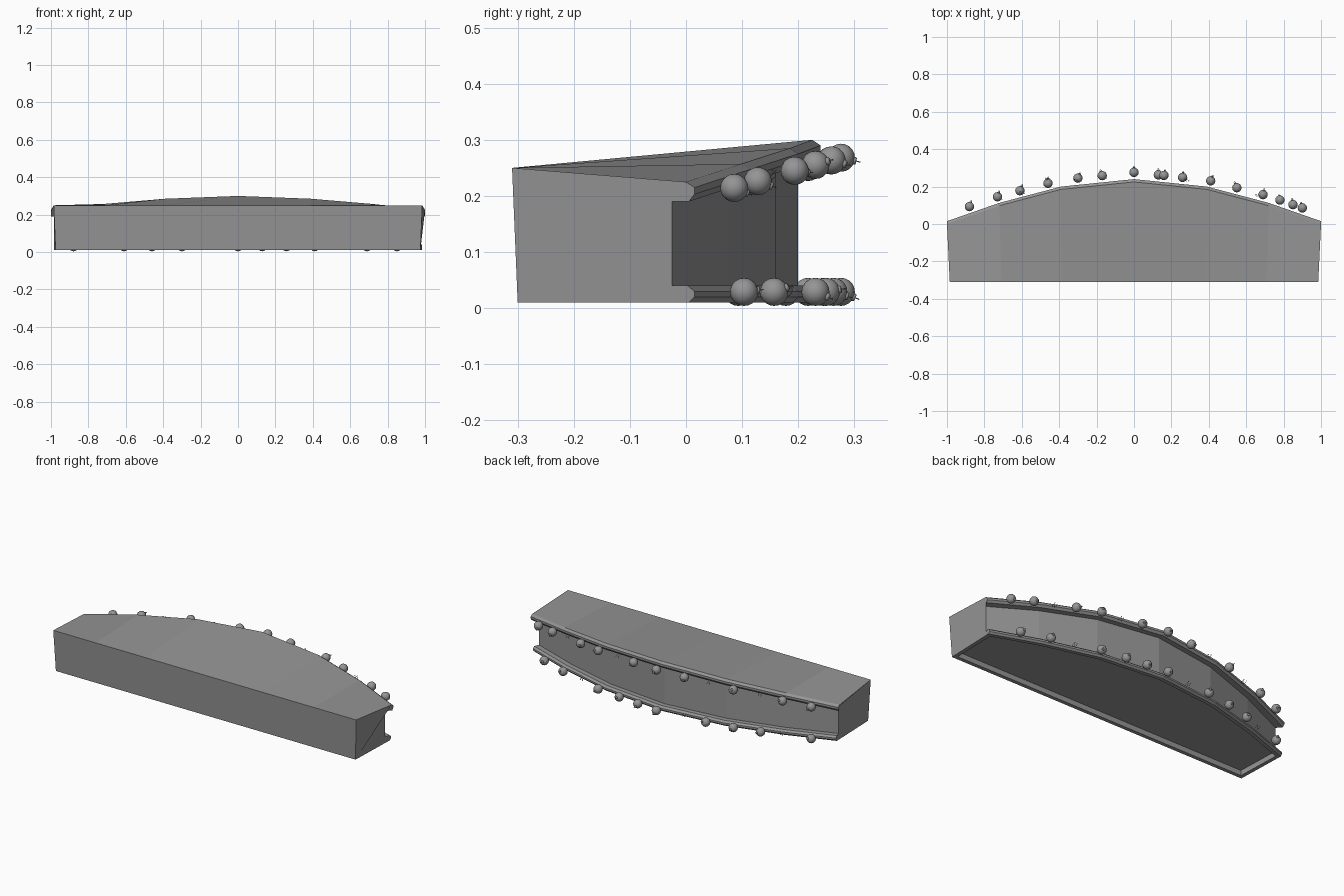
import bpy, bmesh, math, random
from mathutils import Vector

random.seed(4)
if "Cube" in bpy.data.objects:
    bpy.data.objects.remove(bpy.data.objects["Cube"], do_unlink=True)

grey = bpy.data.materials.new("stone grey")
grey.use_nodes = True
COLOUR = (0.3, 0.3, 0.3, 1)
grey.diffuse_color = COLOUR
grey.node_tree.nodes["Principled BSDF"].inputs["Base Color"].default_value = COLOUR


def add_mesh(name, bm):
    mesh = bpy.data.meshes.new(name)
    bm.to_mesh(mesh)
    bm.free()
    mesh.materials.append(grey)
    obj = bpy.data.objects.new(name, mesh)
    bpy.context.collection.objects.link(obj)
    return obj


# Bowed rear edge: x, y and height of the top at each station
HALF = [(0, 0.24, 0.30), (0.39, 0.2, 0.285), (0.72, 0.113, 0.257), (1, 0.015, 0.225)]
ARC = [(-x, y, z) for x, y, z in HALF[:0:-1]] + HALF


def arc_y(x):
    for a, b in zip(ARC, ARC[1:]):
        if a[0] <= x <= b[0]:
            return a[1] + (b[1] - a[1]) * (x - a[0]) / (b[0] - a[0])


def section(x, y, z):
    """Cross-section: sloping front, upper moulding, recessed wall, lower moulding."""
    pts = [(0.975, -0.30, 0.01), (0.985, -0.31, 0.25)]
    for dy, dz in [(-0.015, 0), (0, -0.01), (0, -0.022), (-0.01, -0.035)]:
        pts.append((1, y + dy, z + dz))
    pts += [(0.975, y - 0.04, z - 0.035), (0.975, y - 0.04, 0.04)]
    for dy, h in [(-0.012, 0.04), (0, 0.03), (0, 0.02), (-0.01, 0.01)]:
        pts.append((0.985, y + dy, h))
    return [Vector((x * k, py, pz)) for k, py, pz in pts]


# Canopy body swept through the stations, with a sunken underside
bm = bmesh.new()
rings = [[bm.verts.new(p) for p in section(*s)] for s in ARC]
count = len(rings[0])
under = []
for a, b in zip(rings, rings[1:]):
    for i in range(count):
        j = (i + 1) % count
        face = bm.faces.new((a[i], a[j], b[j], b[i]))
        if j == 0:
            under.append(face)
bm.faces.new(rings[0])
bm.faces.new(rings[-1][::-1])
bmesh.ops.recalc_face_normals(bm, faces=bm.faces)
bmesh.ops.inset_region(bm, faces=under, thickness=0.022, use_even_offset=True)
lifted = bmesh.ops.extrude_face_region(bm, geom=under)
bmesh.ops.delete(bm, geom=under, context='FACES')
bmesh.ops.translate(bm, vec=(0, 0, 0.03),
                    verts=[v for v in lifted["geom"] if isinstance(v, bmesh.types.BMVert)])
bmesh.ops.recalc_face_normals(bm, faces=bm.faces)
add_mesh("canopy_body", bm)

# Round baubles hung along both mouldings
UPPER = [0.9, 0.78, 0.55, 0.41, 0.16, 0, -0.17, -0.46, -0.73, -0.88]
LOWER = [0.85, 0.69, 0.41, 0.26, 0.13, 0, -0.3, -0.46, -0.61, -0.88]
RADIUS = 0.025


def place(x, upper):
    y = arc_y(x) + 0.036
    return Vector((x, y, 0.19 + 0.283 * y if upper else 0.029))


def add_wire(name, paths, thickness):
    curve = bpy.data.curves.new(name, 'CURVE')
    curve.dimensions = '3D'
    curve.bevel_depth = thickness
    curve.bevel_resolution = 0
    for path in paths:
        spline = curve.splines.new('POLY')
        spline.points.add(len(path) - 1)
        for point, co in zip(spline.points, path):
            point.co = (*co, 1)
    curve.materials.append(grey)
    obj = bpy.data.objects.new(name, curve)
    bpy.context.collection.objects.link(obj)


for row, xs in (("upper", UPPER), ("lower", LOWER)):
    upper = row == "upper"
    bm = bmesh.new()
    hooks = []
    for x in xs:
        centre = place(x, upper)
        new = bmesh.ops.create_uvsphere(bm, u_segments=16, v_segments=10, radius=RADIUS)
        bmesh.ops.translate(bm, verts=new["verts"], vec=centre)
        # Little cap and hook towards a varied outward direction
        out = Vector((random.uniform(-0.5, 0.5), 1, random.uniform(-0.5, 0.5))).normalized()
        turn = out.to_track_quat('Z', 'Y').to_matrix().to_4x4()
        cap = bmesh.ops.create_cone(bm, cap_ends=True, segments=8, radius1=0.008,
                                    radius2=0.006, depth=0.006)
        bmesh.ops.transform(bm, matrix=turn, verts=cap["verts"])
        bmesh.ops.translate(bm, verts=cap["verts"], vec=centre + out * RADIUS)
        side = out.cross(Vector((0, 0, 1))).normalized()
        base = centre + out * (RADIUS + 0.004)
        hooks.append([base + side * 0.004 * math.sin(t) + out * 0.003 * (1 - math.cos(t))
                      for t in [k * math.pi / 4 for k in range(7)]])
    balls = add_mesh(row + "_baubles", bm)
    for poly in balls.data.polygons:
        poly.use_smooth = True
    add_wire(row + "_bauble_hooks", hooks, 0.001)

    # Loose curled wires between the baubles
    curls = []
    for x in ([0.66, 0.28, -0.31, -0.6] if upper else [0.55, -0.16, -0.72]):
        start = place(x, upper) - Vector((0.012, 0.012, 0))
        curls.append([start + Vector((0.0025 * k, 0.008 * math.sin(k * 1.1),
                                      0.01 * math.cos(k * 0.9))) for k in range(12)])
    add_wire(row + "_curled_wires", curls, 0.001)
